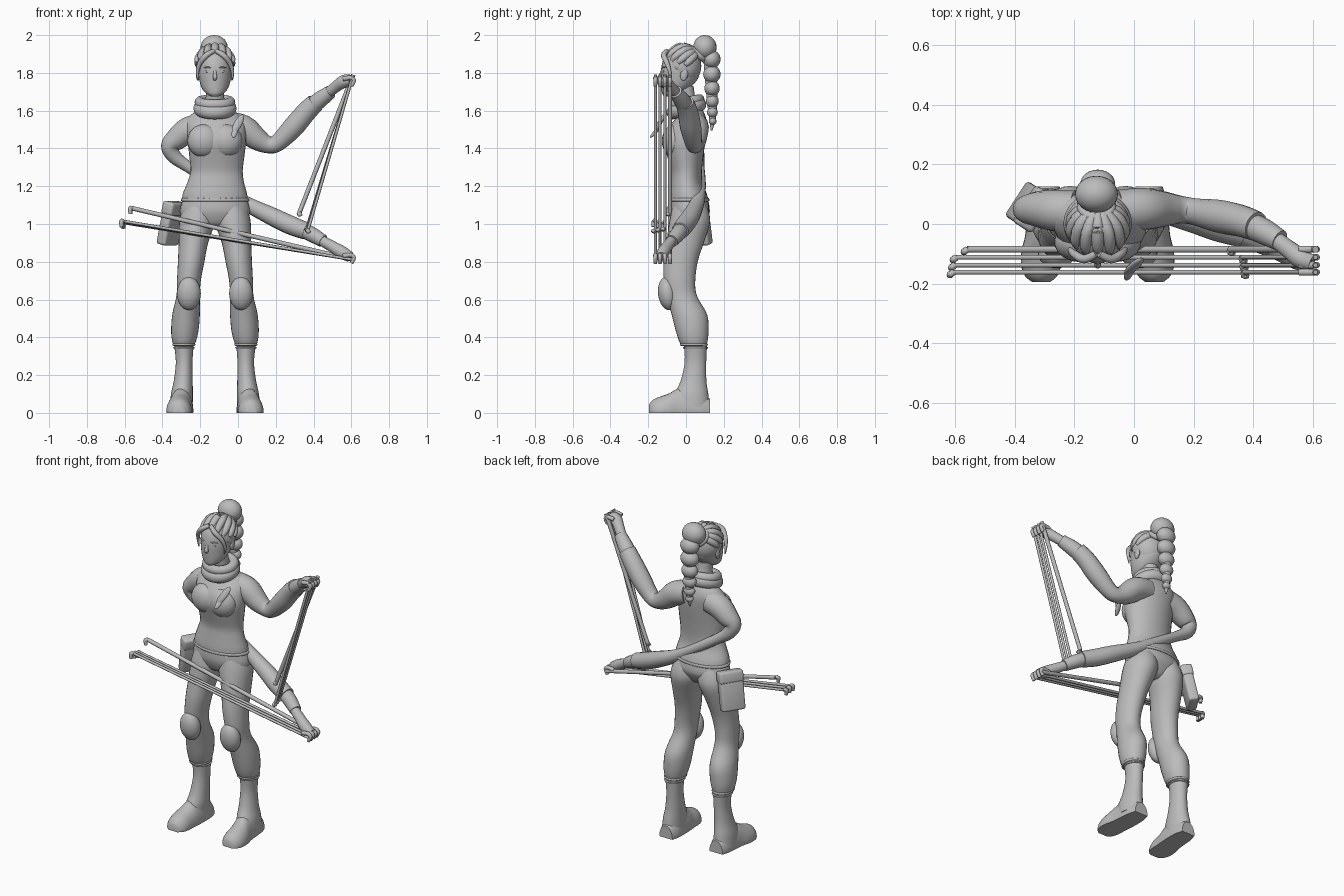
import bpy, bmesh, math
from mathutils import Vector, Matrix

if "Cube" in bpy.data.objects:
    bpy.data.objects.remove(bpy.data.objects["Cube"])

MID = -0.122          # x of the figure's own centre line
SIDES = (("left", 1), ("right", -1))

grey = bpy.data.materials.new("plain_grey")
grey.use_nodes = True
grey.diffuse_color = (0.5, 0.5, 0.5, 1)
grey.node_tree.nodes["Principled BSDF"].inputs["Base Color"].default_value = (0.5, 0.5, 0.5, 1)


def finish(name, bm, angle=50):
    bmesh.ops.recalc_face_normals(bm, faces=bm.faces)
    mesh = bpy.data.meshes.new(name)
    bm.to_mesh(mesh)
    bm.free()
    mesh.materials.append(grey)
    mesh.shade_smooth()
    mesh.set_sharp_from_angle(angle=math.radians(angle))
    obj = bpy.data.objects.new(name, mesh)
    bpy.context.collection.objects.link(obj)
    return obj


def spline(points, steps):
    """Catmull-Rom interpolation of tuples of any length."""
    rows = [Vector(p) for p in points]
    rows = [rows[0]] + rows + [rows[-1]]
    result = []
    for a, b, c, d in zip(rows, rows[1:], rows[2:], rows[3:]):
        for k in range(steps):
            t = k / steps
            result.append(b + (c - a) * (t / 2) + (a - 2.5 * b + 2 * c - d / 2) * t * t
                          + (1.5 * (b - c) + (d - a) / 2) * t ** 3)
    return result + [rows[-1]]


def skin(name, frames, sides, floor=None):
    bm = bmesh.new()
    rings = []
    for centre, u, v in frames:
        ring = []
        for i in range(sides):
            a = math.tau * i / sides
            p = centre + u * math.cos(a) + v * math.sin(a)
            if floor is not None:
                p.z = max(p.z, floor)
            ring.append(bm.verts.new(p))
        rings.append(ring)
    for low, high in zip(rings, rings[1:]):
        for i in range(sides):
            j = (i + 1) % sides
            bm.faces.new((low[i], low[j], high[j], high[i]))
    bm.faces.new(rings[0])
    bm.faces.new(rings[-1])
    return finish(name, bm)


def stack(name, rows, steps=4, sides=28):
    """Horizontal ellipses: z, x, y, half width, half depth."""
    return skin(name, [(Vector((x, y, z)), Vector((rx, 0, 0)), Vector((0, ry, 0)))
                       for z, x, y, rx, ry in spline(rows, steps)], sides)


def tube(name, rows, steps=4, sides=16):
    """Round limb through x, y, z, radius."""
    path = spline(rows, steps)
    frames = []
    for i, p in enumerate(path):
        along = (path[min(i + 1, len(path) - 1)] - path[max(i - 1, 0)]).to_3d().normalized()
        u = along.cross(Vector((0, 1, 0.05))).normalized()
        frames.append((p.to_3d(), u * p[3], along.cross(u) * p[3]))
    return skin(name, frames, sides)


def ball(name, centre, radii, turn=(0, 0, 0)):
    bm = bmesh.new()
    bmesh.ops.create_uvsphere(bm, u_segments=24, v_segments=14, radius=1)
    obj = finish(name, bm, 180)
    obj.location, obj.scale, obj.rotation_euler = centre, radii, turn
    return obj


def hoop(name, centre, rx, ry, thick, tilt=0.0):
    bpy.ops.mesh.primitive_torus_add(major_segments=36, minor_segments=12, major_radius=1,
                                     minor_radius=thick / rx, location=centre, rotation=(tilt, 0, 0))
    obj = bpy.context.object
    obj.name = name
    obj.scale = (rx, ry, rx)
    obj.data.materials.append(grey)
    obj.data.shade_smooth()


# Torso, chest and hem
stack("torso", [(1.12, MID, .015, .174, .106), (1.16, MID, .01, .17, .1), (1.22, -.118, .002, .15, .085),
                (1.28, -.113, .002, .138, .082), (1.36, -.112, -.004, .146, .096), (1.43, -.112, -.008, .154, .11),
                (1.49, -.115, .003, .158, .106), (1.54, -.12, .02, .158, .09), (1.58, MID, .03, .125, .07),
                (1.62, MID, .02, .065, .06), (1.66, MID, 0, .05, .052), (1.73, MID, -.01, .046, .05)])
hoop("shirt_hem", (MID, .015, 1.128), .172, .104, .009)
for side, s in SIDES:
    ball(side + "_chest", (MID + s * .058, -.06, 1.44), (.088, .068, .088))

# Folded scarf
hoop("scarf_lower", (MID, .002, 1.612), .078, .074, .037, .3)
hoop("scarf_upper", (MID, .002, 1.645), .08, .072, .028, .2)

# Leaf badge on the chest
ball("leaf_badge", (0, -.142, 1.53), (.021, .012, .062), (-.45, .5, 0))
ball("leaf_badge_small", (-.016, -.16, 1.49), (.016, .01, .045), (-.7, .3, 0))

# Hips and legs
stack("hips", [(1.14, MID, .015, .166, .098), (1.08, MID, .018, .184, .104), (1.04, MID, .015, .176, .092),
               (1.0, MID, .012, .13, .068), (.985, MID, .012, .08, .04)])
for side, s in SIDES:
    def leg(rows):
        return [(z, MID + s * u, y, rx, ry) for z, u, y, rx, ry in rows]
    stack(side + "_trouser_leg", leg([
        (1.12, .08, .018, .07, .08), (1.06, .088, .022, .09, .1), (1.0, .096, .018, .094, .108),
        (.9, .114, -.005, .078, .099), (.8, .126, -.028, .07, .09), (.7, .138, -.034, .063, .083),
        (.62, .142, -.022, .062, .08), (.52, .153, .018, .073, .094), (.43, .16, .033, .072, .086),
        (.37, .164, .04, .06, .072), (.352, .165, .045, .045, .055)]))
    ball(side + "_knee_pad", (MID + s * .138, -.098, .632), (.063, .05, .088), (.12, 0, 0))
    hoop(side + "_trouser_cuff", (MID + s * .164, .042, .362), .054, .066, .007)
    stack(side + "_boot_shaft", leg([
        (.37, .165, .05, .053, .062), (.27, .163, .05, .044, .057), (.17, .168, .04, .05, .068),
        (.1, .175, .03, .058, .088), (.03, .178, .035, .06, .09)]))
    foot = [(.126, .173, .005, .045, .07), (.08, .174, .005, .058, .1), (.02, .176, .005, .062, .13),
            (-.04, .18, .005, .064, .125), (-.09, .188, .005, .068, .098), (-.14, .19, .005, .067, .08),
            (-.175, .19, .005, .054, .064), (-.195, .19, .005, .03, .04)]
    skin(side + "_foot", [(Vector((MID + s * u, y, z)), Vector((rx, 0, 0)), Vector((0, 0, rz)))
                          for y, u, z, rx, rz in spline(foot, 4)], 28, floor=0.0)
    hoop(side + "_boot_band", (MID + s * .164, .05, .345), .052, .061, .005)

# Raised left arm
tube("left_sleeve", [(-.05, .045, 1.525, .07), (.03, .05, 1.505, .071), (.1, .05, 1.45, .06),
                     (.16, .048, 1.42, .046), (.21, .04, 1.43, .046), (.29, .025, 1.51, .056),
                     (.36, .01, 1.592, .054), (.41, -.008, 1.642, .05)])
tube("left_cuff", [(.38, .0, 1.612, .044), (.43, -.022, 1.655, .044), (.49, -.055, 1.7, .036)])
tube("left_hand", [(.46, -.04, 1.68, .028), (.52, -.085, 1.728, .03), (.56, -.115, 1.755, .034),
                   (.595, -.13, 1.763, .028)])

# Long right arm passing behind the waist
tube("right_upper_arm", [(-.2, .042, 1.515, .07), (-.265, .045, 1.495, .07), (-.325, .05, 1.45, .06),
                         (-.362, .05, 1.41, .046), (-.335, .06, 1.355, .038), (-.26, .068, 1.3, .03),
                         (-.12, .075, 1.21, .03), (.03, .06, 1.115, .038), (.18, .025, 1.04, .048),
                         (.28, -.008, .993, .05), (.36, -.032, .963, .046)])
tube("right_cuff", [(.32, -.02, .98, .04), (.39, -.045, .945, .04), (.45, -.075, .91, .034)])
tube("right_hand", [(.42, -.065, .925, .027), (.5, -.1, .88, .03), (.55, -.12, .85, .034),
                    (.595, -.13, .825, .028)])

# Fingers wrapped round four hooked rods in each hand
for n, y in enumerate((-.085, -.112, -.138, -.162)):
    back = n == 0
    thick = .012 if back else .008
    for side, hz, droop in (("left", 1.76, .03), ("right", .822, .03)):
        tube(f"{side}_finger_{n}", [(.555, y, hz + .008, .012), (.595, y, hz + .014, .012),
                                    (.614, y, hz, .011), (.6, y, hz - droop, .01)], 3, 10)
    tip_x, tip_z = (.325, 1.06) if back else (.362 + n * .003, .985 - n * .005)
    tube(f"left_rod_{n}", [(.61, y, 1.79, thick), (tip_x, y, tip_z, thick)], 1, 10)
    tube(f"left_rod_hook_{n}", [(tip_x, y, tip_z, .011), (tip_x - .002, y - .01, tip_z - .01, .012),
                                (tip_x + .012, y - .012, tip_z - .004, .01)], 3, 10)
    tip_x, tip_z = (-.56, 1.083) if back else (-.592 - n * .005, 1.0 + n * .005)
    tube(f"right_rod_{n}", [(.615, y, .81, thick), (tip_x, y, tip_z, thick)], 1, 10)
    tube(f"right_rod_hook_{n}", [(tip_x, y, tip_z, .011), (tip_x - .011, y - .008, tip_z, .012),
                                 (tip_x - .009, y - .01, tip_z - .03, .01)], 3, 10)

# Pouch on the back of the right hip
for name, size, lift in (("pouch", (.14, .06, .22), 0), ("pouch_flap", (.146, .07, .07), .085)):
    bm = bmesh.new()
    bmesh.ops.create_cube(bm, size=1, matrix=Matrix.Diagonal((*size, 1)))
    bmesh.ops.bevel(bm, geom=bm.edges[:], offset=.014, segments=3, affect='EDGES', profile=.5)
    pouch = finish(name, bm)
    pouch.location = (-.355 + lift * .2, .06 - lift * .12, .998 + lift)
    pouch.rotation_euler = (.22, 0, math.radians(57))

# Head and face
stack("head", [(1.675, MID, -.09, .02, .024), (1.69, MID, -.078, .046, .048), (1.72, MID, -.055, .07, .075),
               (1.77, MID, -.035, .085, .098), (1.82, MID, -.028, .09, .104), (1.87, MID, -.02, .087, .1),
               (1.91, MID, -.012, .066, .08), (1.935, MID, -.01, .03, .04)])
tube("nose", [(MID, -.124, 1.82, .007), (MID, -.132, 1.795, .009), (MID, -.138, 1.776, .012),
              (MID, -.13, 1.764, .008)], 3, 10)
for name, z in (("upper_lip", 1.737), ("lower_lip", 1.728)):
    ball(name, (MID, -.121, z), (.022, .007, .006))
for side, s in SIDES:
    ball(side + "_eye", (MID + s * .036, -.119, 1.808), (.016, .005, .006))
    ball(side + "_brow", (MID + s * .038, -.119, 1.829), (.024, .007, .004), (0, 0, s * .3))
    ball(side + "_ear", (MID + s * .09, -.01, 1.79), (.01, .02, .032), (-.2, 0, 0))
    tube(side + "_fringe", [(MID + s * .005, -.1, 1.917, .012), (MID + s * .045, -.118, 1.893, .015),
                            (MID + s * .08, -.1, 1.85, .013), (MID + s * .093, -.085, 1.8, .008),
                            (MID + s * .088, -.085, 1.76, .003)], 4, 10)

# Hair: trimmed cap, swept locks, bun and braid
scalp, reach = Vector((MID, -.015, 1.838)), Vector((.1, .096, .107))
bm = bmesh.new()
bmesh.ops.create_uvsphere(bm, u_segments=32, v_segments=20, radius=1)
bmesh.ops.scale(bm, vec=reach, verts=bm.verts)
bmesh.ops.translate(bm, vec=scalp, verts=bm.verts)
bmesh.ops.bisect_plane(bm, geom=bm.verts[:] + bm.edges[:] + bm.faces[:], clear_inner=True,
                       plane_co=(0, -.13, 1.895), plane_no=(0, .7, .75))
cap = finish("hair_cap", bm, 60)
cap.modifiers.new("thickness", 'SOLIDIFY').thickness = .012
crown = Vector((0, .75, .66))
for i in range(-4, 5):
    a = i * .42
    start = Vector((math.sin(a), -math.cos(a), .5 - .12 * abs(i))).normalized()
    rows = []
    for k in range(5):
        way = start.lerp(crown, k / 4).normalized()
        rows.append((*(scalp + way * (reach * .96)), .012 + .01 * math.sin(math.pi * k / 4)))
    tube(f"hair_lock_{i + 4}", rows, 4, 10)
ball("hair_bun", (-.126, .1, 1.935), (.072, .062, .065))
hoop("hair_tie", (-.126, .06, 1.9), .05, .05, .016, -.7)
for n, (z, r) in enumerate(((1.872, .053), (1.793, .052), (1.718, .046), (1.65, .039),
                            (1.592, .032), (1.545, .023))):
    ball(f"braid_knot_{n}", (MID, .136 + n * .001, z), (r * 1.1, r * .88, r * .92))
tube("braid_core", [(MID, .12, 1.9, .03), (MID, .136, 1.7, .03), (MID, .14, 1.56, .018),
                    (MID, .135, 1.495, .004)])
